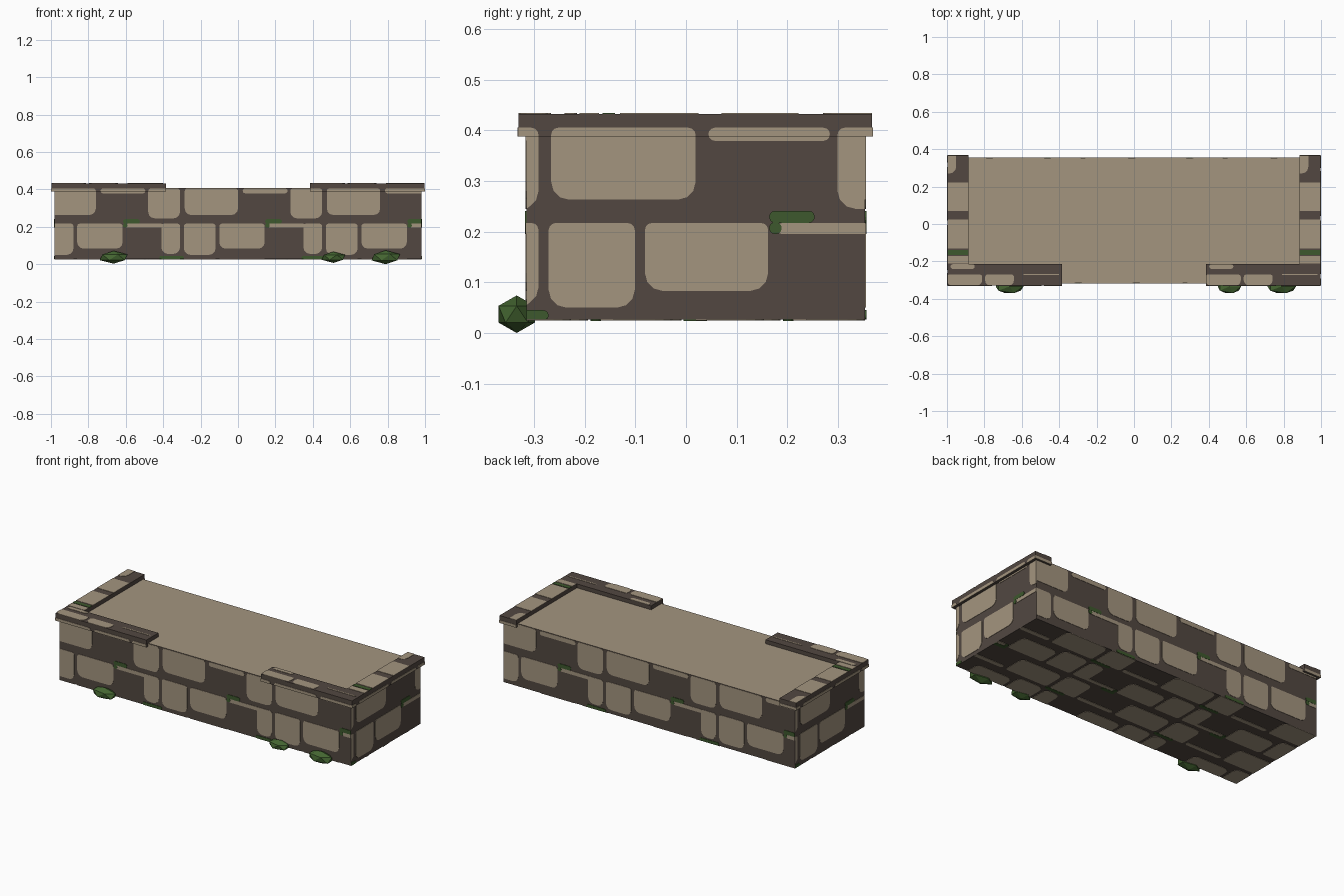
import bpy, bmesh, math
from mathutils import Vector

cube = bpy.data.objects.get("Cube")
if cube:
    bpy.data.objects.remove(cube, do_unlink=True)


def material(name, color):
    mat = bpy.data.materials.new(name)
    mat.use_nodes = True
    mat.diffuse_color = (*color, 1)
    mat.node_tree.nodes["Principled BSDF"].inputs["Base Color"].default_value = (*color, 1)
    return mat


GROUT = material("dark mortar", (0.085, 0.064, 0.053))
STONE = material("tan stone", (0.37, 0.30, 0.212))
MOSS = material("painted moss", (0.047, 0.098, 0.026))
LEAF = material("moss clump", (0.06, 0.135, 0.032))

X, Y, Z = Vector((1, 0, 0)), Vector((0, 1, 0)), Vector((0, 0, 1))
MID_Y = 0.019
PERIOD_U, PERIOD_V = 0.76, 0.38

# Repeating masonry: left, right, bottom, top of each patch
STONES = [
    (-0.48, -0.31, 0.245, 0.405), (-0.285, 0.0, 0.263, 0.405),
    (0.025, 0.265, 0.379, 0.405), (-0.60, -0.40, 0.195, 0.217),
    (-0.41, -0.31, 0.055, 0.217), (-0.29, -0.12, 0.05, 0.217),
    (-0.10, 0.143, 0.083, 0.217),
]
MOSSES = [(0.145, 0.235, 0.217, 0.241), (0.145, 0.17, 0.195, 0.219),
          (-0.42, -0.29, 0.024, 0.045)]


def finish(bm, name, mats):
    bmesh.ops.recalc_face_normals(bm, faces=bm.faces)
    mesh = bpy.data.meshes.new(name)
    bm.to_mesh(mesh)
    bm.free()
    for mat in mats:
        mesh.materials.append(mat)
    obj = bpy.data.objects.new(name, mesh)
    bpy.context.collection.objects.link(obj)
    return obj


def prism(name, outline, z0, z1, top_material=None):
    """Extrude a flat outline; the upper cap may take a second colour."""
    bm = bmesh.new()
    face = bm.faces.new([bm.verts.new((x, y, z0)) for x, y in outline])
    ext = bmesh.ops.extrude_face_region(bm, geom=[face])["geom"]
    bmesh.ops.translate(bm, vec=Z * (z1 - z0),
                        verts=[g for g in ext if isinstance(g, bmesh.types.BMVert)])
    mats = [GROUT]
    if top_material:
        mats.append(top_material)
        for f in bm.faces:
            f.material_index = int(f.calc_center_median().z > z1 - 0.001)
    return finish(bm, name, mats)


def rounded(rect, low_r=0.035, high_r=0.014):
    """Rounded rectangle, softer along its lower edge."""
    a, b, c, d = rect
    limit = min(b - a, d - c) * 0.5
    points = []
    for i, (cx, cy) in enumerate(((b, d), (a, d), (a, c), (b, c))):
        r = min(high_r if i < 2 else low_r, limit)
        sx, sy = (1 if cx == b else -1), (1 if cy == d else -1)
        for k in range(4):
            t = math.radians(90 * i + 30 * k)
            points.append((cx - sx * r + r * math.cos(t), cy - sy * r + r * math.sin(t)))
    return points


def add_plate(bm, rect, window, origin, u, v, thick, index):
    """Thin plate on the plane origin + a*u + b*v, clipped to the window."""
    lo_u, hi_u, lo_v, hi_v = window
    if min(rect[1], hi_u) - max(rect[0], lo_u) < 0.004:
        return
    if min(rect[3], hi_v) - max(rect[2], lo_v) < 0.004:
        return
    points = []
    for a, b in rounded(rect):
        p = (min(max(a, lo_u), hi_u), min(max(b, lo_v), hi_v))
        if all(math.dist(p, q) > 0.0005 for q in points):
            points.append(p)
    if len(points) < 3:
        return
    face = bm.faces.new([bm.verts.new(origin + u * a + v * b) for a, b in points])
    face.material_index = index
    ext = bmesh.ops.extrude_face_region(bm, geom=[face])["geom"]
    bmesh.ops.translate(bm, vec=u.cross(v) * thick,
                        verts=[g for g in ext if isinstance(g, bmesh.types.BMVert)])


def masonry(name, origin, u, v, window, rows=(0,)):
    bm = bmesh.new()
    for index, patches, thick in ((0, STONES, 0.002), (1, MOSSES, 0.003)):
        for a, b, c, d in patches:
            for i in (-2, -1, 0, 1, 2):
                for j in rows:
                    du, dv = i * PERIOD_U, j * PERIOD_V
                    add_plate(bm, (a + du, b + du, c + dv, d + dv), window,
                              origin, u, v, thick, index)
    finish(bm, name, [STONE, MOSS])


# Main block
BX, Y0, Y1, Z0, Z1 = 0.98, -0.315, 0.353, 0.027, 0.408
prism("wall_block", [(-BX, Y0), (BX, Y0), (BX, Y1), (-BX, Y1)], Z0, Z1, STONE)
half = (Y1 - Y0) / 2
masonry("front_stones", Y * Y0, X, Z, (-BX, BX, Z0, Z1))
masonry("back_stones", Y * Y1, -X, Z, (-BX, BX, Z0, Z1))
masonry("left_stones", X * BX + Y * MID_Y, Y, Z, (-half, half, Z0, Z1))
masonry("right_stones", -X * BX + Y * MID_Y, -Y, Z, (-half, half, Z0, Z1))
mid_z = (Z0 + Z1) / 2
masonry("underside_stones", Z * Z0 + Y * (MID_Y + mid_z), X, -Y,
        (-BX, BX, mid_z - half, mid_z + half), rows=(-1, 0, 1))

# Raised L-shaped coping on both ends
RX, RI, RS = 0.998, 0.885, 0.385
RY0, RYI, RY1, RZ0, RZ1 = -0.33, -0.215, 0.367, 0.388, 0.432
rim_half = (RY1 - RY0) / 2
TOP_STONES = [(-0.31, -0.12, -0.33, -0.27), (-0.105, 0.05, -0.33, -0.27),
              (0.10, 0.29, -0.274, -0.266), (-0.29, -0.16, -0.24, -0.215)]
END_STONES = [(0.07, 0.222), (-0.13, 0.025), (-0.21, -0.172)]

for side, label in ((1, "left"), (-1, "right")):
    shape = [(RX, RY0), (RX, RY1), (RI, RY1), (RI, RYI), (RS, RYI), (RS, RY0)]
    prism(label + "_coping", [(x * side, y) for x, y in shape], RZ0, RZ1)
    span = sorted((side * RS, side * RX))
    masonry(label + "_coping_front_stones", Y * RY0, X, Z, (*span, RZ0, RZ1))
    masonry(label + "_coping_side_stones", X * side * RX + Y * MID_Y, Y * side, Z,
            (-rim_half, rim_half, RZ0, RZ1))
    ends = sorted((-side * RI, -side * RX))
    masonry(label + "_coping_back_stones", Y * RY1, -X, Z, (*ends, RZ0, RZ1))

    # Stones and moss on the upper face of the coping
    bm = bmesh.new()
    for a, b, c, d in TOP_STONES:
        shift = side * (RX + RS) / 2
        add_plate(bm, (a + shift, b + shift, c, d), (*span, RY0, RYI), Z * RZ1, X, Y, 0.002, 0)
    strip = sorted((side * RI, side * RX))
    for c, d in END_STONES:
        add_plate(bm, (strip[0] - 0.05, strip[1] + 0.05, c, d), (*strip, RY0, RY1),
                  Z * RZ1, X, Y, 0.002, 0)
    add_plate(bm, (strip[0] - 0.05, strip[0] + 0.047, 0.27, 0.42), (*strip, RY0, RY1),
              Z * RZ1, X, Y, 0.002, 0)
    add_plate(bm, (strip[0] - 0.05, strip[1] + 0.05, -0.165, -0.14), (*strip, RY0, RY1),
              Z * RZ1, X, Y, 0.002, 1)
    finish(bm, label + "_coping_top_stones", [STONE, MOSS])

# Faceted moss clumps along the foot of the front
for i, (x, width, height) in enumerate(((-0.665, 0.083, 0.034), (0.51, 0.07, 0.03),
                                        (0.79, 0.085, 0.037))):
    bm = bmesh.new()
    bmesh.ops.create_icosphere(bm, subdivisions=1, radius=1)
    bmesh.ops.scale(bm, vec=(width, 0.042, height), verts=bm.verts)
    bmesh.ops.translate(bm, vec=(x, -0.334, 0.037), verts=bm.verts)
    finish(bm, "moss_clump_%d" % (i + 1), [LEAF])
